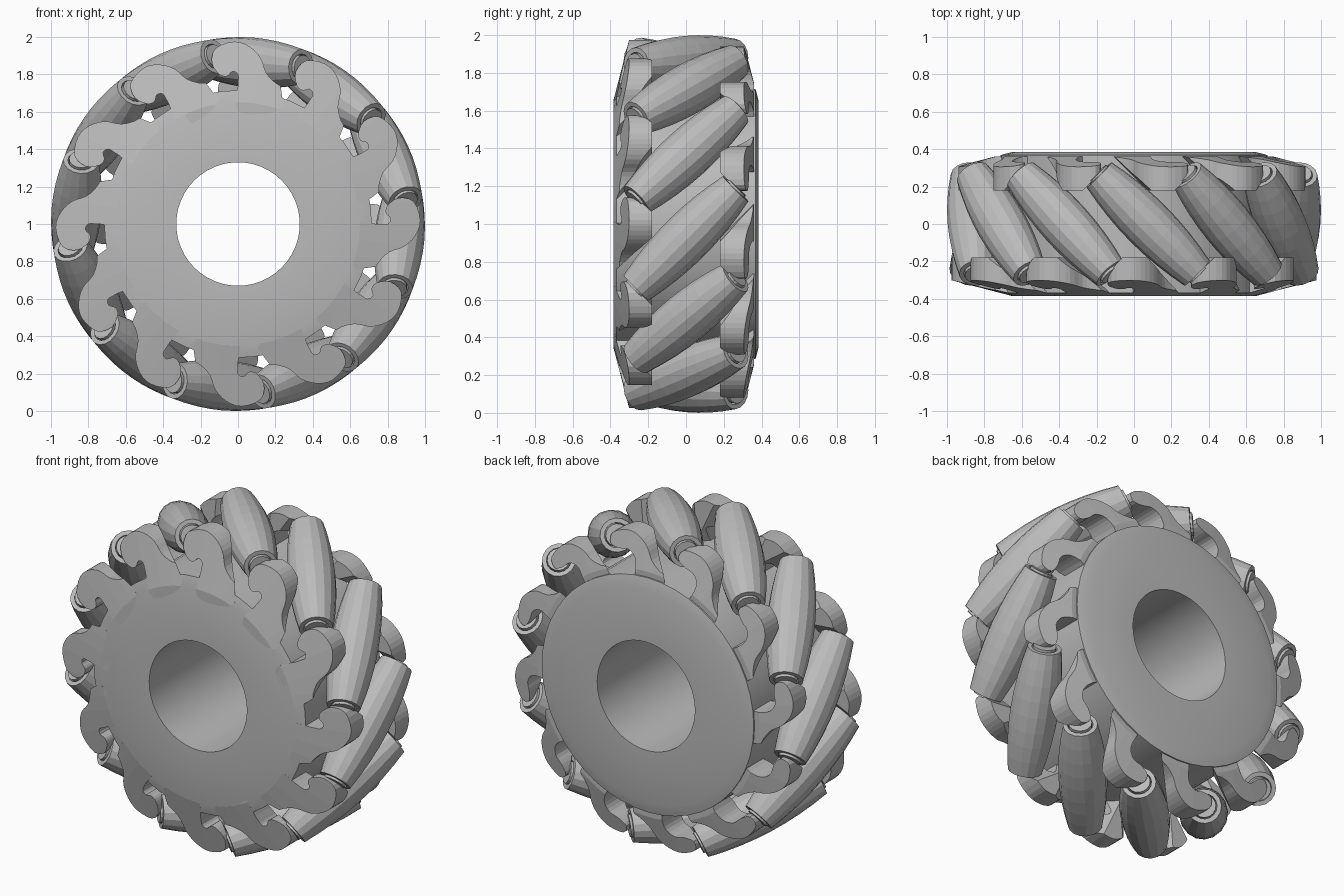
import bpy, bmesh, math
from mathutils import Matrix, Vector

if "Cube" in bpy.data.objects:
    bpy.data.objects.remove(bpy.data.objects["Cube"])

COUNT = 12
PHASE = math.radians(115)      # angle of the first roller around the wheel
MID_R, HALF = 0.866, 0.372     # roller centre distance and half length
FACE, FLAT_R, SLOPE = 0.385, 0.65, 0.26   # hub face depth, flat radius, bevel slope
LIFT = Matrix.Translation((0, 0, 1))

grey = bpy.data.materials.new("plain grey")
grey.use_nodes = True
grey.diffuse_color = (0.5, 0.5, 0.5, 1)
grey.node_tree.nodes["Principled BSDF"].inputs["Base Color"].default_value = (0.5, 0.5, 0.5, 1)


def to_mesh(bm, name):
    bmesh.ops.recalc_face_normals(bm, faces=bm.faces)
    mesh = bpy.data.meshes.new(name)
    bm.to_mesh(mesh)
    bm.free()
    mesh.materials.append(grey)
    return mesh


def place(mesh, name, matrix):
    ob = bpy.data.objects.new(name, mesh)
    bpy.context.collection.objects.link(ob)
    ob.matrix_world = LIFT @ matrix
    return ob


def lathe(profile, sides, name):
    """Closed (radius, height) outline spun around the local z axis."""
    bm = bmesh.new()
    rings = []
    for i in range(sides):
        a = 2 * math.pi * i / sides
        rings.append([bm.verts.new((r * math.cos(a), r * math.sin(a), h)) for r, h in profile])
    n = len(profile)
    for i in range(sides):
        p, q = rings[i], rings[(i + 1) % sides]
        for j in range(n):
            k = (j + 1) % n
            bm.faces.new((p[j], p[k], q[k], q[j]))
    return to_mesh(bm, name)


def smooth_loop(points, steps=3):
    """Catmull-Rom rounding of a closed outline."""
    out, n = [], len(points)
    for i in range(n):
        a, b, c, d = (Vector(points[(i + k) % n]) for k in (-1, 0, 1, 2))
        for s in range(steps):
            t = s / steps
            out.append(0.5 * (2 * b + (c - a) * t + (2 * a - 5 * b + 4 * c - d) * t * t
                              + (3 * b - a - 3 * c + d) * t ** 3))
    return out


def trim(bm, point, normal):
    """Keep the side the normal points to and close the cut."""
    bmesh.ops.bisect_plane(bm, geom=bm.verts[:] + bm.edges[:] + bm.faces[:], dist=0.0001,
                           plane_co=point, plane_no=normal, clear_inner=True)
    bmesh.ops.holes_fill(bm, edges=[e for e in bm.edges if e.is_boundary], sides=0)


# Hub with bore and bevelled rims
rim = [(0.33, FACE), (FLAT_R, FACE), (0.715, FACE - 0.065 * SLOPE)]
hub = place(lathe(rim + [(r, -h) for r, h in reversed(rim)], 48, "hub"), "hub",
            Matrix.Rotation(math.pi / 2, 4, 'X'))
bpy.ops.object.select_all(action='DESELECT')
hub.select_set(True)
bpy.context.view_layer.objects.active = hub
bpy.ops.object.shade_smooth_by_angle(angle=math.radians(20))

# Roller axis: slanted 45 degrees between the wheel axis and the tangent
radial = Vector((math.cos(PHASE), 0, math.sin(PHASE)))
clockwise = Vector((math.sin(PHASE), 0, -math.cos(PHASE)))
axis = (clockwise + Vector((0, -1, 0))).normalized()
centre = radial * MID_R
roller_frame = Matrix((radial, axis.cross(radial), axis)).transposed().to_4x4()
roller_frame.translation = centre
step = Matrix.Rotation(2 * math.pi / COUNT, 3, 'Y')

# Barrel roller whose outside follows the wheel's outer circle
barrel = []
for i in range(9):
    s = HALF * (i / 4 - 1)
    barrel.append((1 - math.sqrt(MID_R ** 2 + s * s / 2), s))
recess = HALF - 0.05
barrel += [(0.07, HALF), (0.07, recess), (0.07, -recess), (0.07, -HALF)]
roller_mesh = lathe(barrel, 16, "roller")

# Axle pin inside each roller
pin_end = HALF + 0.012
pin_mesh = lathe([(0.001, -pin_end), (0.064, -pin_end), (0.064, pin_end), (0.001, pin_end)],
                 16, "axle_pin")


def hook(points, depth, name):
    """Curling arm: extruded outline trimmed to the hub bevel and both nearby rollers."""
    outline = smooth_loop(points)
    bm = bmesh.new()
    outer = [bm.verts.new((p.x, -depth, p.y)) for p in outline]
    inner = [bm.verts.new((p.x, -0.18, p.y)) for p in outline]
    bm.faces.new(outer)
    bm.faces.new(inner)
    for i in range(len(outline)):
        j = (i + 1) % len(outline)
        bm.faces.new((outer[i], outer[j], inner[j], inner[i]))
    # Bevel facets in line with those of the hub
    for k in range(8, 14):
        a = math.radians(7.5 * k + 3.75)
        out = Vector((math.cos(a), 0, math.sin(a)))
        trim(bm, out * FLAT_R + Vector((0, -FACE, 0)), Vector((0, 1, 0)) - out * SLOPE)
    # Flush with the end of its own roller
    trim(bm, centre + axis * (HALF + 0.004), axis)
    # Clearance beside the next roller
    away = step @ (Vector((0, -1, 0)) - clockwise).normalized()
    trim(bm, step @ centre + away * 0.135, away)
    return to_mesh(bm, name)


front_mesh = hook([(0, 0.60), (0, 0.74), (0, 0.80), (-0.03, 0.815), (-0.06, 0.79),
                   (-0.10, 0.80), (-0.14, 0.86), (-0.12, 0.94), (-0.02, 0.975),
                   (0.06, 0.95), (0.12, 0.89), (0.15, 0.81), (0.20, 0.755),
                   (0.27, 0.70), (0.2, 0.6)], FACE, "front_hook")
back_mesh = hook([(0.02, 0.60), (0.04, 0.74), (0.035, 0.81), (-0.01, 0.85),
                  (-0.07, 0.85), (-0.13, 0.87), (-0.12, 0.93), (-0.02, 0.955),
                  (0.06, 0.93), (0.12, 0.87), (0.15, 0.80), (0.20, 0.745),
                  (0.27, 0.69), (0.2, 0.6)], 0.36, "back_hook")

# Repeat around the wheel; back hooks are turned over about the roller's radius
flip = Matrix.Rotation(math.pi, 4, radial)
for i in range(COUNT):
    turn = Matrix.Rotation(2 * math.pi * i / COUNT, 4, 'Y')
    place(roller_mesh, f"roller_{i + 1}", turn @ roller_frame)
    place(pin_mesh, f"axle_pin_{i + 1}", turn @ roller_frame)
    place(front_mesh, f"front_hook_{i + 1}", turn)
    place(back_mesh, f"back_hook_{i + 1}", turn @ flip)
